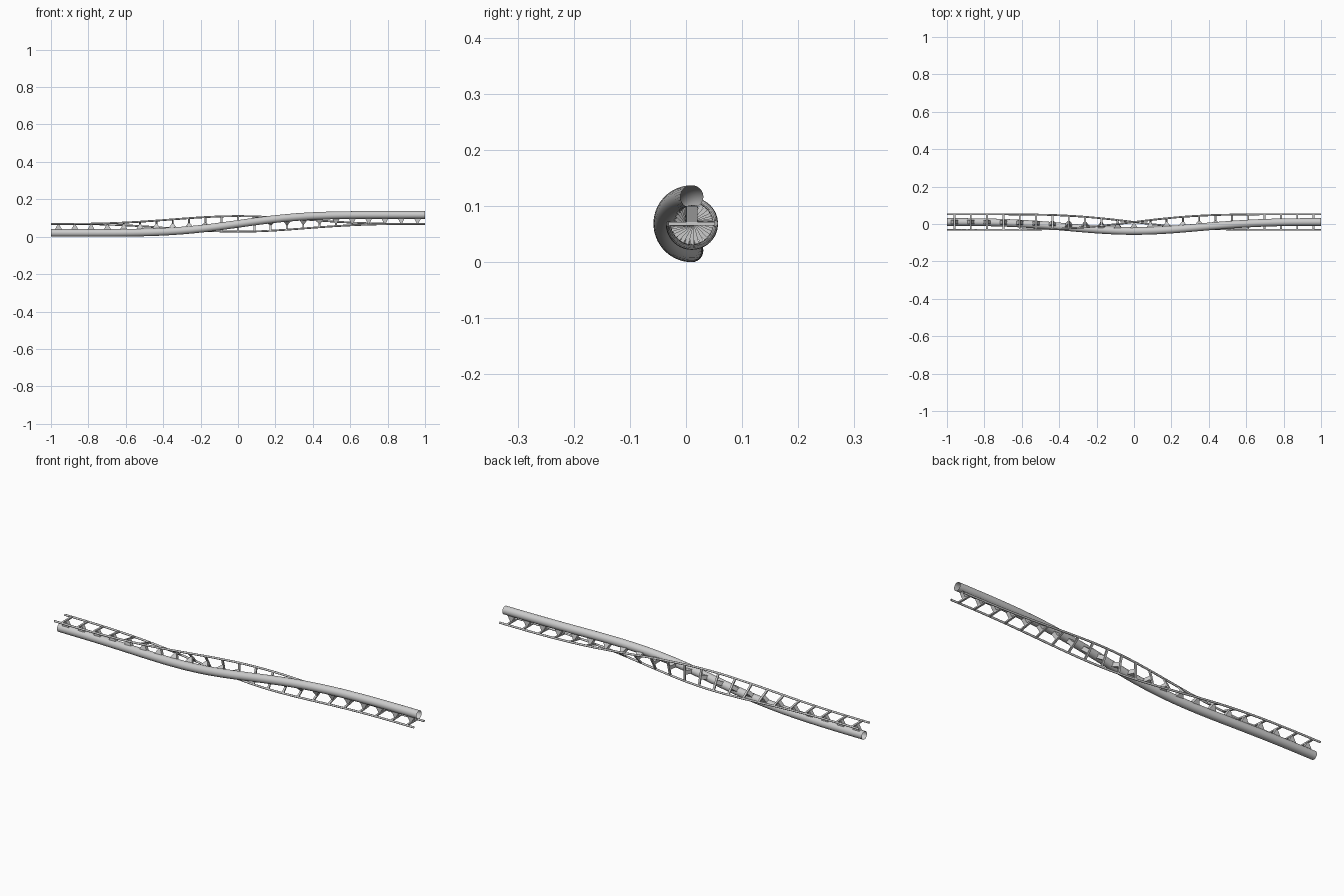
import bpy, bmesh, math
from mathutils import Vector

if "Cube" in bpy.data.objects:
    bpy.data.objects.remove(bpy.data.objects["Cube"])

AXIS_Y, AXIS_Z = 0.0105, 0.0685      # roll axis
SPINE_D, SPINE_R = 0.048, 0.0205
GAUGE, RAIL_R = 0.0415, 0.005


def frame(x):
    """Point on the roll axis, sideways and 'towards rails' directions."""
    s = (x + 1) / 2
    t = math.pi * s**3 * (s * (6 * s - 15) + 10)
    side = Vector((0, math.cos(t), -math.sin(t)))
    up = Vector((0, math.sin(t), math.cos(t)))
    return Vector((x, AXIS_Y, AXIS_Z)), side, up


def finish(name, bm, smooth=True):
    bmesh.ops.recalc_face_normals(bm, faces=bm.faces)
    me = bpy.data.meshes.new(name)
    bm.to_mesh(me)
    bm.free()
    if smooth:
        for p in me.polygons:
            p.use_smooth = True
    ob = bpy.data.objects.new(name, me)
    bpy.context.collection.objects.link(ob)
    return ob


def tube(name, a, b, r, sides, steps=64):
    """Open tube following the roll at offset a (side), b (up)."""
    bm = bmesh.new()
    prev = None
    for i in range(steps + 1):
        c, side, up = frame(-1 + 2 * i / steps)
        c = c + side * a + up * b
        ring = []
        for k in range(sides):
            w = 2 * math.pi * k / sides
            ring.append(bm.verts.new(c + side * r * math.cos(w) + up * r * math.sin(w)))
        if prev:
            for k in range(sides):
                j = (k + 1) % sides
                bm.faces.new((prev[k], prev[j], ring[j], ring[k]))
        prev = ring
    return finish(name, bm)


def block(bm, x, low, high):
    """Tapered box: low/high = (up offset, half length, half width)."""
    c, side, up = frame(x)
    rings = []
    for h, l, w in (low, high):
        rings.append([bm.verts.new(c + up * h + side * w * q + Vector((l * p, 0, 0)))
                      for p, q in ((-1, -1), (1, -1), (1, 1), (-1, 1))])
    lo, hi = rings
    bm.faces.new(lo[::-1])
    bm.faces.new(hi)
    for k in range(4):
        j = (k + 1) % 4
        bm.faces.new((lo[k], lo[j], hi[j], hi[k]))


# Main spine and the two running rails
tube("spine_tube", 0, -SPINE_D, SPINE_R, 24)
tube("rail_left", GAUGE, 0, RAIL_R, 10)
tube("rail_right", -GAUGE, 0, RAIL_R, 10)

# Cross ties and the wedge brackets that join them to the spine
ties, brackets = bmesh.new(), bmesh.new()
N = 23
for i in range(N):
    x = -0.96 + 1.92 * i / (N - 1)
    block(ties, x, (-0.0035, 0.005, GAUGE), (0.0035, 0.005, GAUGE))
    block(brackets, x, (-SPINE_D + 0.016, 0.02, 0.01), (-0.003, 0.004, 0.01))
finish("cross_ties", ties, False)
finish("tie_brackets", brackets, False)
